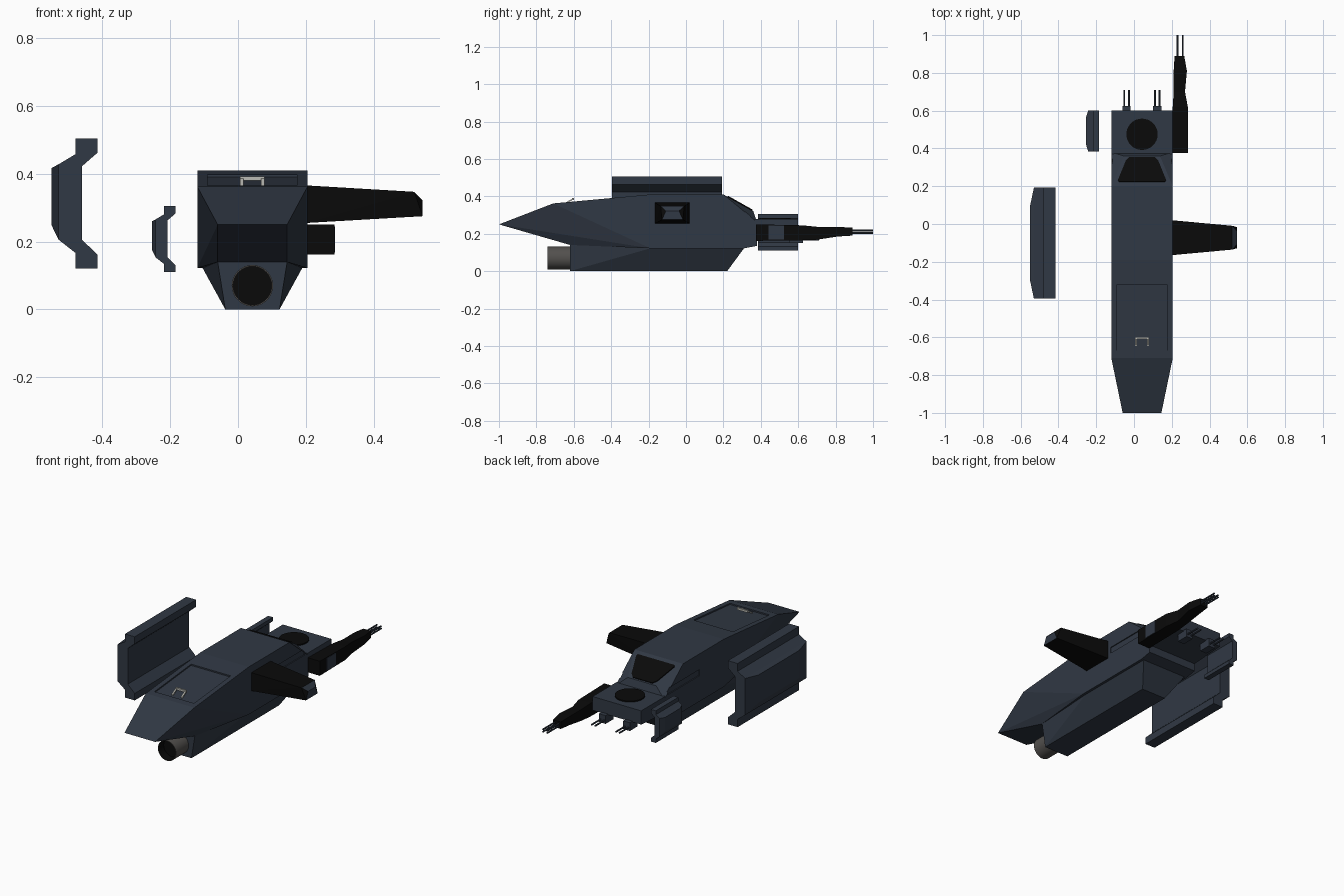
import bpy, bmesh, math
from mathutils import Vector

if "Cube" in bpy.data.objects:
    bpy.data.objects.remove(bpy.data.objects["Cube"])

CX = 0.0425   # hull centre line
HW = 0.1625   # hull half width


def material(name, rgb):
    m = bpy.data.materials.new(name)
    m.diffuse_color = (*rgb, 1)
    m.use_nodes = True
    m.node_tree.nodes["Principled BSDF"].inputs["Base Color"].default_value = m.diffuse_color
    return m


BLUE = material("dark blue grey", (0.030, 0.040, 0.058))
BLACK = material("black", (0.003, 0.003, 0.003))
METAL = material("engine grey", (0.085, 0.080, 0.075))
PALE = material("pale grey", (0.50, 0.50, 0.46))


def finish(name, bm, *mats):
    bmesh.ops.recalc_face_normals(bm, faces=bm.faces[:])
    me = bpy.data.meshes.new(name)
    bm.to_mesh(me)
    bm.free()
    for m in mats:
        me.materials.append(m)
    ob = bpy.data.objects.new(name, me)
    bpy.context.collection.objects.link(ob)
    return ob


def hull(name, pts, *mats, rule=None):
    """Convex solid around points; rule(face) picks the material slot."""
    bm = bmesh.new()
    for p in pts:
        bm.verts.new(p)
    r = bmesh.ops.convex_hull(bm, input=bm.verts[:])
    bmesh.ops.delete(bm, geom=[v for v in bm.verts if not v.link_faces], context='VERTS')
    bmesh.ops.dissolve_limit(bm, angle_limit=0.01, verts=bm.verts[:], edges=bm.edges[:])
    bmesh.ops.recalc_face_normals(bm, faces=bm.faces[:])
    bm.normal_update()
    if rule:
        for f in bm.faces:
            f.material_index = rule(f)
    return finish(name, bm, *mats)


def sym(pts):
    """Half-width, y, z points mirrored about the hull centre line."""
    return [(CX + s * w, y, z) for w, y, z in pts for s in (-1, 1)]


def box_pts(x0, x1, y0, y1, z0, z1):
    return [(x, y, z) for x in (x0, x1) for y in (y0, y1) for z in (z0, z1)]


def prism(name, poly, vec, mat):
    bm = bmesh.new()
    f = bm.faces.new([bm.verts.new(p) for p in poly])
    r = bmesh.ops.extrude_face_region(bm, geom=[f])
    bmesh.ops.translate(bm, vec=Vector(vec), verts=[g for g in r['geom'] if isinstance(g, bmesh.types.BMVert)])
    return finish(name, bm, mat)


def rod(name, a, b, r, mat, n=8):
    a, b = Vector(a), Vector(b)
    bm = bmesh.new()
    bmesh.ops.create_cone(bm, cap_ends=True, segments=n, radius1=r, radius2=r, depth=(b - a).length)
    q = (b - a).to_track_quat('Z', 'Y')
    for v in bm.verts:
        v.co = q @ v.co + (a + b) / 2
    return finish(name, bm, mat)


def cut(ob, cutter):
    mod = ob.modifiers.new("cut", 'BOOLEAN')
    mod.operation, mod.solver, mod.object = 'DIFFERENCE', 'EXACT', cutter
    bpy.context.view_layer.objects.active = ob
    bpy.ops.object.modifier_apply(modifier=mod.name)
    bpy.data.objects.remove(cutter, do_unlink=True)


# Upper hull, wedge at the front and sloped cockpit at the back
body = hull("upper_hull", sym([
    (0.1025, -1.0, 0.25), (HW, -0.71, 0.362), (0.1025, -0.62, 0.14),
    (HW, -0.19, 0.41), (HW, -0.19, 0.122), (HW, 0.2, 0.41),
    (0.095, 0.36, 0.32), (HW, 0.38, 0.262), (HW, 0.38, 0.135), (HW, 0.31, 0.122)]), BLUE)


def top_z(y):
    return 0.362 + (y + 0.71) * 0.0923


# Recessed hatch and side slots
cut(body, hull("hatch_cutter", [(x, y, top_z(y) + d) for x in (CX - 0.132, CX + 0.132)
                                for y in (-0.67, -0.32) for d in (-0.008, 0.02)], BLUE))
for s in (-1, 1):
    xs = sorted((CX + s * (HW - 0.006), CX + s * (HW + 0.02)))
    cut(body, hull("slot_cutter", box_pts(*xs, 0.04, 0.345, 0.278, 0.315), BLUE))

# Lower hull
hull("lower_hull", sym([
    (0.1025, -0.62, 0.14), (0.08, -0.62, 0.0), (0.147, -0.19, 0.122),
    (0.147, 0.31, 0.122), (0.08, 0.22, 0.0)]), BLUE)

# Hatch handle
for s in (-1, 1):
    x = CX + s * 0.031
    hull("handle_leg", [(x + dx, y, z + dz) for dx in (-0.005, 0.005) for dz in (0, 0.008)
                        for y, z in ((-0.645, 0.358), (-0.6, 0.384))], PALE)
hull("handle_bar", box_pts(CX - 0.036, CX + 0.036, -0.609, -0.598, 0.380, 0.392), PALE)

# Cockpit window plate on the rear slope
outline = [(-0.127, 0.232), (-0.122, 0.222), (0.122, 0.222), (0.127, 0.232), (0.085, 0.335),
           (0.065, 0.353), (-0.065, 0.353), (-0.085, 0.335)]
prism("cockpit_window", [(CX + w, y, 0.409 - (y - 0.2) * 0.5625) for w, y in outline],
      (0, 0.003, 0.006), BLACK)

# Engine nozzle: open tube with a black inside
bm = bmesh.new()
bmesh.ops.create_cone(bm, cap_ends=True, segments=32, radius1=0.061, radius2=0.061, depth=0.14)
for v in bm.verts:
    v.co = (CX + v.co.x, -0.67 - v.co.z, 0.07 + v.co.y)
bmesh.ops.recalc_face_normals(bm, faces=bm.faces[:])
bm.normal_update()
mouth = [f for f in bm.faces if f.normal.y < -0.9]
bmesh.ops.inset_region(bm, faces=mouth, thickness=0.004)
r = bmesh.ops.extrude_face_region(bm, geom=mouth)
bmesh.ops.translate(bm, vec=(0, 0.05, 0), verts=[g for g in r['geom'] if isinstance(g, bmesh.types.BMVert)])
bmesh.ops.delete(bm, geom=[f for f in mouth if f.is_valid], context='FACES')
for f in bm.faces:
    c = f.calc_center_median() - Vector((CX, 0, 0.07))
    f.material_index = 1 if math.hypot(c.x, c.z) < 0.058 else 0
nozzle = finish("engine_nozzle", bm, METAL, BLACK)
bpy.context.view_layer.objects.active = nozzle
nozzle.select_set(True)
bpy.ops.object.shade_smooth_by_angle(angle=math.radians(35))
nozzle.select_set(False)

# Rear platform with turret disc
hull("rear_platform", sym([(HW, 0.37, 0.278), (HW, 0.60, 0.278), (HW, 0.60, 0.195), (HW, 0.37, 0.18)]), BLUE)
rod("turret_disc", (CX, 0.475, 0.27), (CX, 0.475, 0.285), 0.083, BLACK, 32)

# Twin guns under the platform
for x in (CX - 0.082, CX + 0.08):
    hull("gun_mount", box_pts(x - 0.022, x + 0.022, 0.55, 0.625, 0.15, 0.2), BLUE)
    for dx in (-0.012, 0.012):
        rod("small_barrel", (x + dx, 0.6, 0.168), (x + dx, 0.71, 0.168), 0.005, BLUE)

# Stub wing on the right, with a blue-grey tip
hull("stub_wing", box_pts(0.195, 0.2, -0.165, 0.02, 0.255, 0.366) + [
    (x, -0.0725 + s * w, z) for s in (-1, 1) for x, w, z in
    ((0.52, 0.063, 0.347), (0.545, 0.035, 0.322), (0.545, 0.056, 0.275))], BLACK, BLUE,
    rule=lambda f: int(f.normal.x > 0.5 and abs(f.normal.y) < 0.3))

# Long gun on the right of the platform
sections = [(0.375, 0.205, 0.285, 0.162, 0.25), (0.62, 0.205, 0.285, 0.165, 0.245),
            (0.70, 0.21, 0.270, 0.168, 0.237), (0.81, 0.21, 0.280, 0.185, 0.237),
            (0.89, 0.215, 0.266, 0.190, 0.232)]
for a, b in zip(sections, sections[1:]):
    hull("long_gun_body", [(x, s[0], z) for s in (a, b) for x in s[1:3] for z in s[3:]], BLACK)
hull("long_gun_side_plate", box_pts(0.28, 0.287, 0.44, 0.525, 0.168, 0.244), BLUE)
for x in (0.23, 0.258):
    for z in (0.203, 0.217):
        rod("long_barrel", (x, 0.88, z), (x, 1.0, z), 0.005, BLUE)

# Floating side shields: bent section plus a tapered outer slab
# section relative to the inner edge and the base of the large shield
SECTION = [(0, 0.385), (-0.065, 0.385), (-0.065, 0.338), (-0.115, 0.308), (-0.115, 0.086),
           (-0.065, 0.047), (-0.065, 0), (0, 0), (0, 0.042), (-0.046, 0.086), (-0.046, 0.302), (0, 0.342)]


def shield(name, x, z, y0, y1, k, taper):
    prism(name, [(x + k * a, y0, z + k * b) for a, b in SECTION], (0, y1 - y0, 0), BLUE)
    hull(name + "_outer_slab",
         [(x - 0.115 * k, y, z + k * b) for y in (y0, y1) for b in (0.086, 0.308)] +
         [(x - 0.136 * k, y, z + k * b) for y in (y0 + taper, y1 - taper) for b in (0.13, 0.297)], BLUE)


shield("large_shield", -0.415, 0.12, -0.395, 0.192, 1.0, 0.10)
shield("small_shield", -0.185, 0.11, 0.385, 0.60, 0.505, 0.035)
